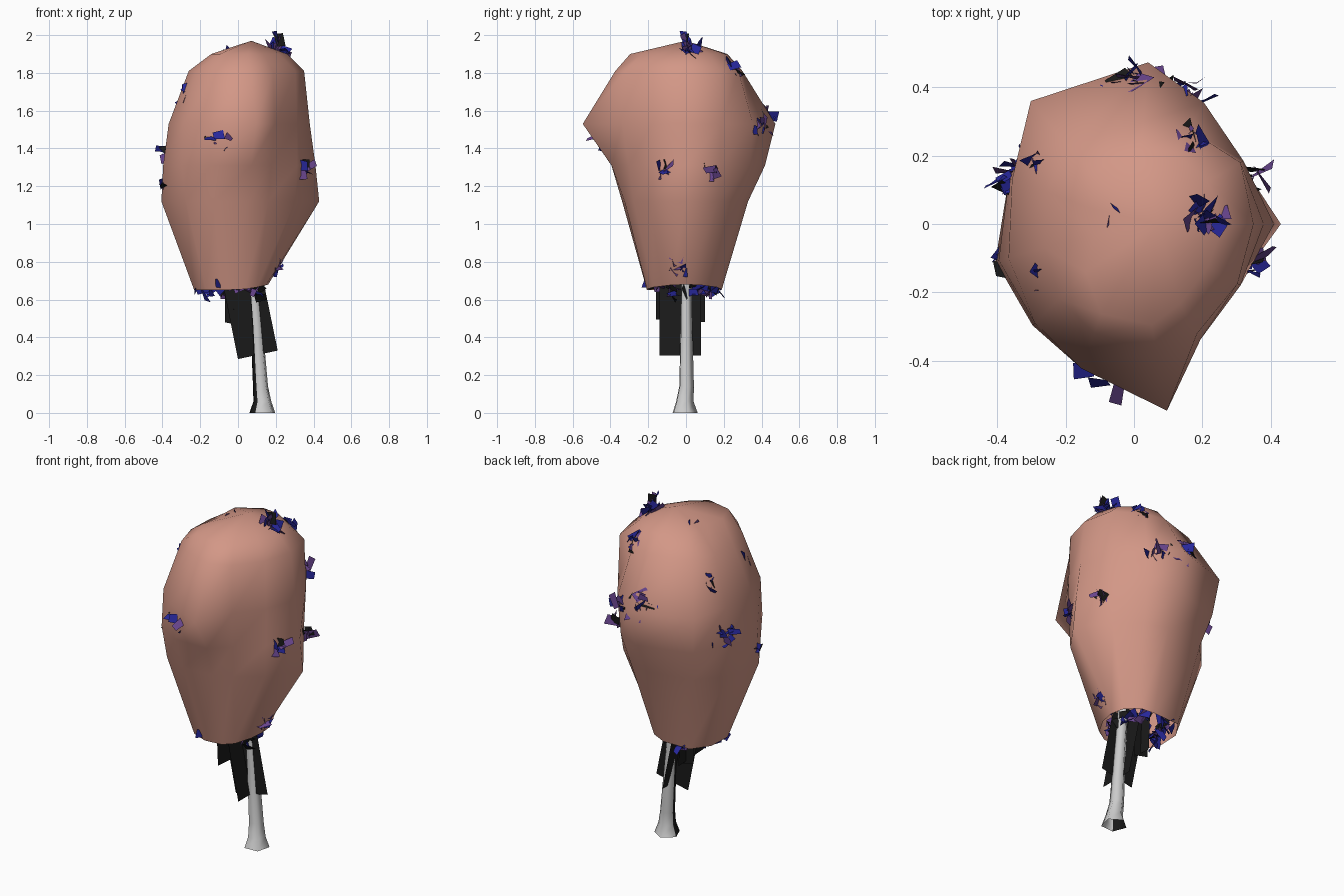
import bpy, bmesh, math, random
from mathutils import Vector, Euler

if "Cube" in bpy.data.objects:
    bpy.data.objects.remove(bpy.data.objects["Cube"])

random.seed(4)


def material(name, rgb):
    m = bpy.data.materials.new(name)
    m.diffuse_color = (*rgb, 1)
    m.use_nodes = True
    m.node_tree.nodes["Principled BSDF"].inputs["Base Color"].default_value = m.diffuse_color
    return m


SALMON = material("salmon", (0.65, 0.31, 0.24))
NAVY = material("navy", (0.02, 0.02, 0.32))
PURPLE = material("purple", (0.14, 0.06, 0.27))
BLACK = material("black", (0.01, 0.01, 0.01))
BARK = material("pale_bark", (0.8, 0.8, 0.8))


def finish(name, bm, mats, smooth=False):
    mesh = bpy.data.meshes.new(name)
    bm.to_mesh(mesh)
    bm.free()
    for m in mats:
        mesh.materials.append(m)
    ob = bpy.data.objects.new(name, mesh)
    bpy.context.collection.objects.link(ob)
    for p in mesh.polygons:
        p.use_smooth = smooth
    return ob


def bridge(bm, a, b):
    n = len(a)
    return [bm.faces.new((a[i], a[(i + 1) % n], b[(i + 1) % n], b[i])) for i in range(n)]


# Canopy shell: irregular rings of radii at fixed angles, open underneath
angles = [0, 30, 60, 85, 130, 160, 195, 225, 250, 280, 300, 330]
rings = [
    (0.65, [.16, .17, .19, .19, .24, .24, .24, .24, .22, .21, .20, .17]),
    (1.12, [.43, .34, .33, .33, .36, .39, .42, .39, .36, .33, .32, .35]),
    (1.31, [.41, .36, .39, .42, .43, .39, .41, .42, .42, .40, .35, .36]),
    (1.53, [.38, .37, .41, .475, .47, .38, .38, .41, .45, .555, .39, .36]),
    (1.81, [.35, .36, .32, .30, .30, .27, .27, .31, .34, .38, .37, .35]),
    (1.90, [.26, .25, .24, .22, .18, .13, .12, .20, .28, .30, .27, .25]),
]
bm = bmesh.new()
loops = []
for k, (z, radii) in enumerate(rings):
    loop = []
    for a, r in zip(angles, radii):
        t = math.radians(a)
        lift = 0.03 * max(0, math.cos(t)) if k == 0 else 0
        loop.append(bm.verts.new((r * math.cos(t), r * math.sin(t), z + lift)))
    loops.append(loop)
for a, b in zip(loops, loops[1:]):
    bridge(bm, a, b)
apex = bm.verts.new((0.07, 0, 1.97))
for i in range(len(angles)):
    bm.faces.new((loops[-1][i], loops[-1][(i + 1) % len(angles)], apex))
finish("canopy_shell", bm, [SALMON], True)


# Tapered limbs with five sides and dark bark streaks
def limb(name, path, sides=5):
    bm = bmesh.new()
    prev = None
    for x, y, z, r in path:
        loop = [bm.verts.new((x + r * math.cos(math.tau * (i + .3) / sides),
                              y + r * math.sin(math.tau * (i + .3) / sides), z))
                for i in range(sides)]
        if prev:
            for i, f in enumerate(bridge(bm, prev, loop)):
                f.material_index = 1 if i % 3 == 2 else 0
        prev = loop
    bm.faces.new(prev)
    finish(name, bm, [BARK, BLACK], True)


limb("trunk", [(.13, -.01, 0, .072), (.13, -.01, .06, .05), (.12, 0, .14, .042),
               (.10, 0, .45, .034), (.08, 0, .70, .03), (.04, 0, 1.1, .024), (.02, 0, 1.6, .008)])
for i, (x, y, z) in enumerate([(.24, .02, 1.8), (-.28, .12, 1.4), (-.06, -.40, 1.42), (.05, .40, 1.5)]):
    limb(f"branch_{i + 1}", [(.06, 0, .85 + .05 * i, .02),
                             (.03 + x * .4, y * .4, .95 + (z - .9) * .4, .014), (x, y, z, .005)], 4)


# Dark crossed cards that hang around the trunk under the canopy
def card(name, corners):
    bm = bmesh.new()
    bm.faces.new([bm.verts.new(c) for c in corners])
    finish(name, bm, [BLACK])


card("twig_card_front", [(0, -.02, .285), (.21, -.02, .33), (.13, -.02, .72), (-.08, -.02, .68)])
card("twig_card_side", [(.10, -.14, .305), (.10, .08, .305), (.02, .08, .70), (.02, -.14, .70)])
card("twig_card_left", [(-.07, .03, .48), (.02, .03, .46), (.02, .03, .72), (-.07, .03, .72)])
card("twig_card_cross", [(-.02, -.16, .495), (-.02, .10, .48), (-.03, .10, .72), (-.03, -.16, .72)])


# Leaf clusters: loose bent cards poking through the shell
def leaf_cluster(name, centre, count, spread):
    bm = bmesh.new()
    for _ in range(count):
        rot = Euler([random.uniform(0, math.tau) for _ in range(3)]).to_matrix()
        pos = Vector(centre) + Vector([random.gauss(0, spread) for _ in range(3)])
        w, l = random.uniform(.015, .028), random.uniform(.03, .05)
        pts = [(-w, -l, 0), (w, -l * .8, .01), (w * .8, l, 0), (-w, l * .8, .01)]
        f = bm.faces.new([bm.verts.new(pos + rot @ Vector(p)) for p in pts])
        f.material_index = random.choice((0, 0, 0, 1, 1, 1, 2))
    finish(name, bm, [NAVY, PURPLE, BLACK])


clusters = [
    (.23, .02, 1.91, 20), (.18, .25, 1.82, 14), (.02, .44, 1.55, 20), (.16, .38, 1.50, 16),
    (-.37, .13, 1.38, 20), (-.27, .19, 1.66, 16), (-.25, -.17, 1.68, 16), (-.10, -.42, 1.45, 14),
    (0, -.47, 1.48, 8), (.34, .14, 1.28, 16), (.33, -.11, 1.28, 14), (-.04, 0, 1.87, 10),
    (-.36, -.10, 1.20, 12), (.19, -.03, .78, 10),
]
for i, (x, y, z, n) in enumerate(clusters):
    leaf_cluster(f"leaf_cluster_{i + 1}", (x * .95, y * .95, z), n, .026)

# Leaves lining the open underside
for i, a in enumerate(range(20, 380, 45)):
    t = math.radians(a)
    leaf_cluster(f"under_leaves_{i + 1}", (-.03 + .14 * math.cos(t), .15 * math.sin(t), .665), 8, .022)
